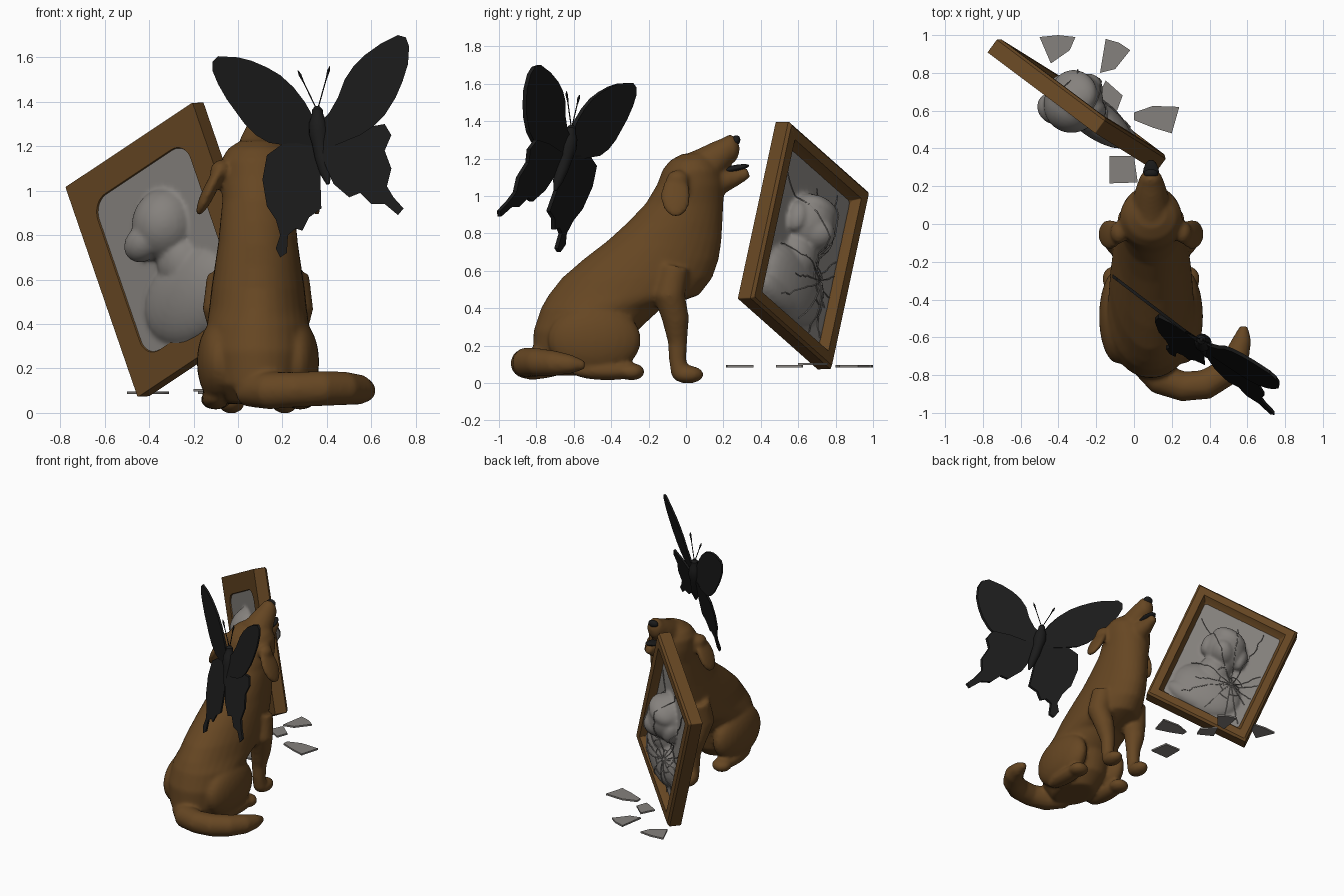
import bpy, bmesh, math, random
from mathutils import Matrix, Vector, Euler

random.seed(4)

def material(name, rgb):
    m = bpy.data.materials.new(name)
    m.diffuse_color = (*rgb, 1)
    return m

BROWN = material("brown", (0.133, 0.062, 0.0165))
GREY = material("stone grey", (0.235, 0.22, 0.205))
BLACK = material("black", (0.011, 0.011, 0.011))

def finish(bm, name, mat, matrix=None, voxel=0, smooth=6):
    """Turn a bmesh into an object; voxel > 0 fuses the pieces smoothly."""
    if matrix:
        bm.transform(matrix)
    bmesh.ops.recalc_face_normals(bm, faces=bm.faces)
    me = bpy.data.meshes.new(name)
    bm.to_mesh(me)
    bm.free()
    me.materials.append(mat)
    ob = bpy.data.objects.new(name, me)
    bpy.context.collection.objects.link(ob)
    if voxel:
        r = ob.modifiers.new("fuse", 'REMESH')
        r.mode, r.voxel_size, r.use_smooth_shade = 'VOXEL', voxel, True
        s = ob.modifiers.new("soften", 'SMOOTH')
        s.factor, s.iterations = 0.5, smooth
    else:
        bpy.ops.object.select_all(action='DESELECT')
        ob.select_set(True)
        bpy.context.view_layer.objects.active = ob
        bpy.ops.object.shade_smooth_by_angle(angle=math.radians(35))
    return ob

def ball(bm, c, r, rot=(0, 0, 0)):
    m = Matrix.Translation(c) @ Euler(rot).to_matrix().to_4x4() @ Matrix.Diagonal((*r, 1))
    bmesh.ops.create_uvsphere(bm, u_segments=24, v_segments=16, radius=1, matrix=m)

def loft(bm, rings, closed=False):
    vs = [[bm.verts.new(p) for p in ring] for ring in rings]
    n = len(vs[0])
    for a, b in zip(vs, vs[1:] + ([vs[0]] if closed else [])):
        for i in range(n):
            bm.faces.new((a[i], a[(i + 1) % n], b[(i + 1) % n], b[i]))
    if not closed:
        bm.faces.new(vs[0][::-1])
        bm.faces.new(vs[-1])

def tube(bm, pts, ref=(1, 0, 0), n=16):
    """Round tube through (x, y, z, radius) points."""
    ps = [Vector(p[:3]) for p in pts]
    rings = []
    for i, p in enumerate(ps):
        t = (ps[min(i + 1, len(ps) - 1)] - ps[max(i - 1, 0)]).normalized()
        u = t.cross(Vector(ref)).normalized()
        w = t.cross(u)
        rings.append([p + pts[i][3] * (u * math.cos(a) + w * math.sin(a))
                      for a in (2 * math.pi * k / n for k in range(n))])
    loft(bm, rings)

# ---- dog: trunk and neck from level slices (z, y back, y front, half width)
CX = 0.09
slices = [(0.04, -0.74, -0.40, .13), (0.13, -0.82, -0.30, .20), (0.28, -0.815, -0.26, .23),
          (0.40, -0.775, -0.13, .23), (0.47, -0.735, 0.07, .22), (0.56, -0.665, 0.14, .21),
          (0.66, -0.55, 0.175, .195), (0.76, -0.42, 0.19, .18), (0.86, -0.31, 0.195, .17),
          (0.96, -0.215, 0.20, .16), (1.06, -0.155, 0.205, .165), (1.14, -0.125, 0.19, .165),
          (1.19, -0.085, 0.16, .135), (1.225, -0.02, 0.13, .08)]
bm = bmesh.new()
loft(bm, [[(CX + w * math.cos(a), (y0 + y1) / 2 + (y1 - y0) / 2 * math.sin(a), z)
           for a in (2 * math.pi * k / 32 for k in range(32))] for z, y0, y1, w in slices])
# muzzle and open lower jaw
tube(bm, [(CX, 0.02, 1.10, .125), (CX, 0.12, 1.17, .10), (CX, 0.19, 1.225, .08), (CX, 0.245, 1.268, .06)])
ball(bm, (CX, 0.235, 1.25), (.062, .052, .078))
tube(bm, [(CX, 0.08, 1.06, .10), (CX, 0.19, 1.08, .07), (CX, 0.27, 1.10, .045), (CX, 0.335, 1.125, .028)])
for s in (-1, 1):
    # ear
    ball(bm, (CX + s * .17, -0.045, 1.09), (.045, .06, .05), (0, -s * 0.45, 0))
    ball(bm, (CX + s * .218, -0.055, 1.0), (.03, .08, .125), (0, -s * 0.45, 0))
    # front leg and paw
    x = CX + s * .12
    tube(bm, [(CX + s * .15, -0.06, 0.62, .08), (CX + s * .165, -0.09, 0.47, .085),
              (x + s * .02, -0.055, 0.34, .072), (x, -0.045, 0.22, .052), (x, -0.045, 0.12, .046),
              (x, -0.03, 0.05, .05)])
    ball(bm, (x, 0.01, 0.045), (.06, .085, .048))
    # thigh and hind foot
    ball(bm, (CX + s * .175, -0.49, 0.23), (.10, .25, .19))
    ball(bm, (CX + s * .19, -0.42, 0.065), (.065, .2, .05))
    ball(bm, (CX + s * .19, -0.29, 0.06), (.07, .07, .046))
# tail
tube(bm, [(0.03, -0.72, .10, .07), (0.14, -0.82, .10, .085), (0.26, -0.86, .105, .08),
          (0.38, -0.85, .11, .08), (0.48, -0.79, .11, .076), (0.545, -0.70, .105, .068),
          (0.573, -0.61, .10, .05), (0.583, -0.54, .095, .022)], ref=(0, 0, 1))
finish(bm, "dog", BROWN, voxel=0.013)

bm = bmesh.new()
ball(bm, (CX, 0.265, 1.295), (.038, .024, .03), (-0.5, 0, 0))
finish(bm, "dog_nose", BLACK)
bm = bmesh.new()
ball(bm, (CX, 0.25, 1.145), (.045, .09, .018), (0.2, 0, 0))
finish(bm, "dog_mouth", BLACK)

# ---- picture frame, standing on a corner (local z faces the broken glass)
X = Vector((-.706, .53, -.47)).normalized()
Y = Vector((-.32, .2, .93)).normalized()
N = X.cross(Y).normalized()
FRAME = Matrix.Translation((-.30, .632, .735)) @ Matrix((X, Y, N)).transposed().to_4x4()

def rounded(hx, hy, r, z, n=8):
    out = []
    for q, (sx, sy) in enumerate(((1, 1), (-1, 1), (-1, -1), (1, -1))):
        for k in range(n + 1):
            a = math.pi / 2 * (q + k / n)
            out.append((sx * (hx - r) + r * math.cos(a), sy * (hy - r) + r * math.sin(a), z))
    return out

bm = bmesh.new()
loft(bm, [rounded(.405, .51, .006, -.048), rounded(.405, .51, .006, .035), rounded(.39, .495, .006, .05),
          rounded(.335, .44, .004, .05), rounded(.315, .42, .004, .01),
          rounded(.29, .375, .08, -.035), rounded(.295, .38, .085, -.048)], closed=True)
finish(bm, "picture_frame", BROWN, FRAME)

# ---- two-sided portrait relief: panel, head and shoulders
relief = [((-.02, .11, 0), (.16, .165, .165)), ((-.02, .06, .05), (.10, .10, .135)),
          ((-.02, -.24, -.01), (.265, .20, .10)), ((-.03, -.08, 0), (.12, .13, .10)),
          ((-.155, .09, .03), (.045, .085, .06)), ((.115, .09, .03), (.045, .085, .06)),
          ((-.02, .18, .05), (.135, .08, .115)), ((.07, .07, -.09), (.10, .08, .08)),
          ((-.08, -.34, 0), (.22, .09, .07))]
bm = bmesh.new()
loft(bm, [rounded(.325, .43, .01, -.04), rounded(.325, .43, .01, 0)])
for c, r in relief:
    ball(bm, c, r)
finish(bm, "portrait", GREY, FRAME, voxel=0.011, smooth=6)

def height(x, y):
    h = 0.004
    for c, r in relief:
        d = 1 - ((x - c[0]) / r[0]) ** 2 - ((y - c[1]) / r[1]) ** 2
        if d > 0:
            h = max(h, c[2] + r[2] * math.sqrt(d))
    return h

# ---- cracks radiating over the portrait, plus short cross cracks
def crack(bm, pts):
    tube(bm, [(x, y, height(x, y) + .003, .0035) for x, y in pts], ref=(.31, .17, .93), n=5)

bm = bmesh.new()
ox, oy = .13, -.14
for i in range(13):
    a = 2 * math.pi * i / 13 + random.uniform(-.12, .12)
    reach = random.uniform(.22, .6)
    pts = []
    for k in range(14):
        d = .01 + reach * k / 13
        b = a + random.uniform(-.03, .03)
        x, y = ox + d * math.cos(b), oy + d * math.sin(b)
        if abs(x) > .31 or abs(y) > .41:
            break
        pts.append((x, y))
    if len(pts) > 2:
        crack(bm, pts)
    d = random.choice((.06, .09, .13))
    crack(bm, [(ox + d * math.cos(a + t), oy + d * math.sin(a + t)) for t in (0, .25, .5)])
finish(bm, "glass_cracks", GREY, FRAME)

# ---- fallen glass shards
def plate(bm, pts, lo, hi):
    loft(bm, [[(x, y, lo) for x, y in pts], [(x, y, hi) for x, y in pts]])

shards = [[(-.50, .99), (-.40, 1.0), (-.31, .99), (-.34, .92), (-.44, .85)],
          [(-.15, .98), (-.08, .96), (-.02, .92), (-.10, .82), (-.18, .80)],
          [(0, .59), (.10, .625), (.24, .62), (.20, .48), (.10, .51), (0, .55)],
          [(-.13, .36), (0, .36), (.02, .22), (-.13, .215)],
          [(-.15, .76), (-.06, .68), (-.09, .60), (-.20, .66)]]
for i, pts in enumerate(shards):
    bm = bmesh.new()
    z = .09 + (.012 if i == 4 else 0)
    plate(bm, pts, z - .006, z + .006)
    finish(bm, "glass_shard", GREY)

# ---- butterfly wings: front outline (x, z), depth from a tilted plane
def wing(name, pts, plane):
    y0, x0, a, z0, b = plane
    bm = bmesh.new()
    mid = [(x, y0 + a * (x - x0) + b * (z - z0), z) for x, z in pts]
    loft(bm, [[(x, y + d, z) for x, y, z in mid] for d in (-.01, .01)])
    finish(bm, name, BLACK)

wing("left_upper_wing", [(.34, 1.33), (.30, 1.40), (.25, 1.465), (.19, 1.52), (.13, 1.555), (.06, 1.585),
                         (0, 1.60), (-.09, 1.605), (-.115, 1.58), (-.115, 1.54), (-.09, 1.48),
                         (-.05, 1.41), (.03, 1.30), (.08, 1.25), (.14, 1.215), (.25, 1.20), (.36, 1.20)],
     (-.62, .34, -.76, 1.25, 0))
wing("left_lower_wing", [(.36, 1.22), (.20, 1.21), (.13, 1.16), (.11, 1.05), (.13, .93), (.17, .87),
                         (.19, .80), (.17, .74), (.19, .70), (.22, .72), (.225, .80), (.26, .83),
                         (.29, .82), (.32, .88), (.375, .92), (.37, 1.08)],
     (-.62, .34, -.70, 1.2, .33))
wing("right_upper_wing", [(.36, 1.30), (.41, 1.35), (.45, 1.42), (.48, 1.50), (.52, 1.56), (.57, 1.61),
                          (.64, 1.66), (.72, 1.70), (.755, 1.69), (.77, 1.65), (.765, 1.57),
                          (.74, 1.49), (.71, 1.42), (.66, 1.34), (.61, 1.29), (.55, 1.25), (.38, 1.18)],
     (-.64, .37, -.80, 1.25, .30))
wing("right_lower_wing", [(.37, 1.22), (.55, 1.28), (.66, 1.30), (.69, 1.25), (.66, 1.18), (.69, 1.10),
                          (.67, 1.02), (.70, .97), (.745, .92), (.72, .89), (.66, .94), (.60, .94),
                          (.55, .99), (.50, .97), (.43, 1.03), (.39, 1.12)],
     (-.64, .37, -.63, 1.25, .38))

# butterfly body and antennae
bm = bmesh.new()
tube(bm, [(.405, -.70, 1.03, .008), (.395, -.685, 1.08, .027), (.38, -.66, 1.15, .034),
          (.37, -.64, 1.21, .036), (.365, -.63, 1.26, .046), (.36, -.62, 1.31, .04),
          (.358, -.615, 1.34, .026), (.357, -.612, 1.365, .024), (.357, -.61, 1.38, .01)])
finish(bm, "butterfly_body", BLACK)
for tip in ((.27, -.57, 1.54), (.413, -.64, 1.56)):
    bm = bmesh.new()
    base = Vector((.357, -.612, 1.36))
    tube(bm, [(*base.lerp(Vector(tip), t), r) for t, r in ((0, .003), (.7, .003), (.9, .007), (1, .002))], n=6)
    finish(bm, "antenna", BLACK)
